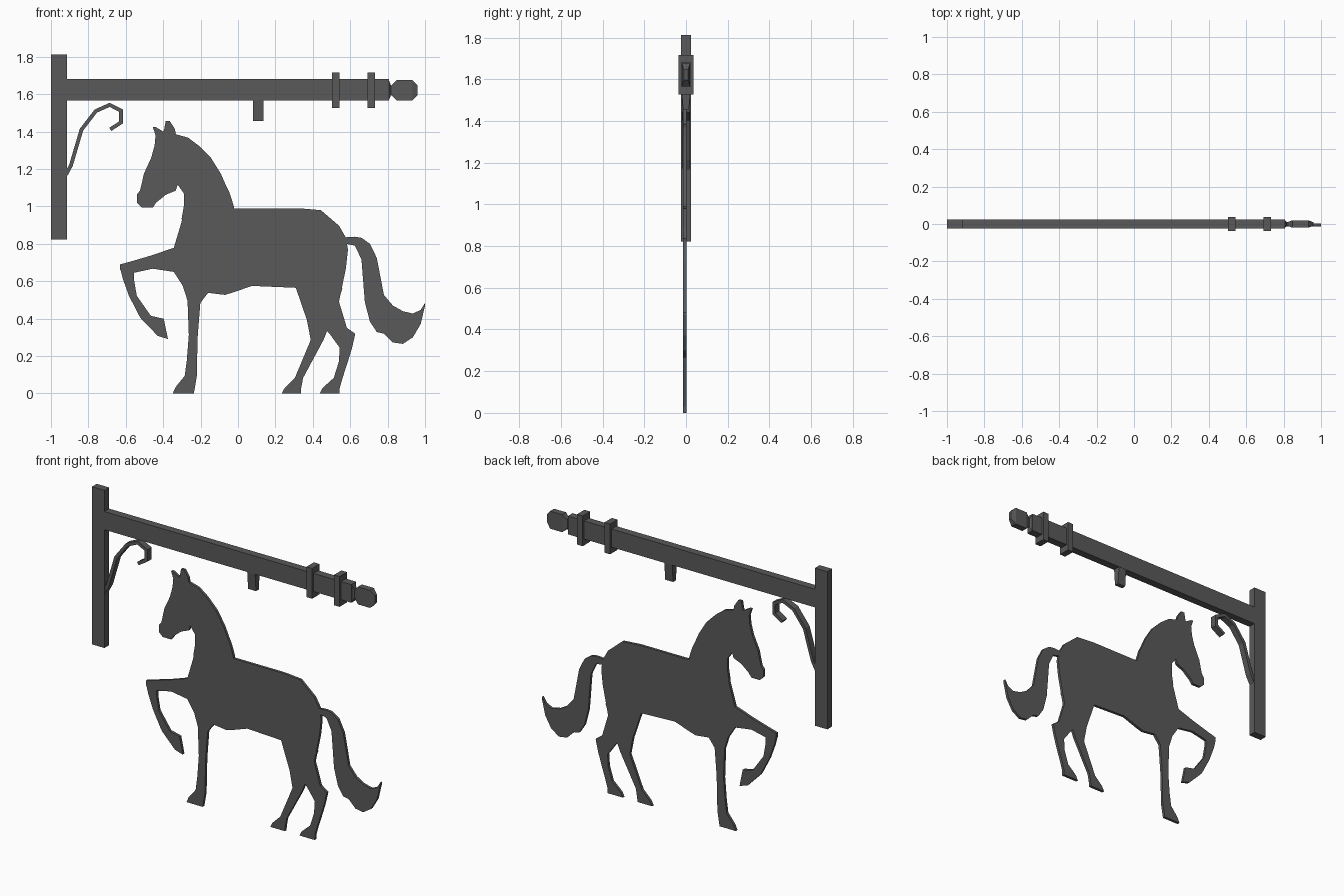
import bpy
import bmesh
from mathutils import Vector

iron = bpy.data.materials.new("dark grey iron")
iron.diffuse_color = (0.1, 0.1, 0.1, 1)


def loft(name, rings):
    """Skin a row of closed rings and cap both ends."""
    bm = bmesh.new()
    rows = [[bm.verts.new(p) for p in ring] for ring in rings]
    n = len(rows[0])
    for a, b in zip(rows, rows[1:]):
        for i in range(n):
            j = (i + 1) % n
            bm.faces.new((a[i], a[j], b[j], b[i]))
    bm.faces.new(rows[0])
    bm.faces.new(rows[-1])
    bmesh.ops.recalc_face_normals(bm, faces=bm.faces)
    mesh = bpy.data.meshes.new(name)
    bm.to_mesh(mesh)
    bm.free()
    mesh.materials.append(iron)
    bpy.context.collection.objects.link(bpy.data.objects.new(name, mesh))


def strip(name, edges, y0, y1):
    """Flat strip between two (x, z) edges, given as pairs."""
    loft(name, [[(a[0], y0, a[1]), (a[0], y1, a[1]), (b[0], y1, b[1]), (b[0], y0, b[1])]
                for a, b in edges])


def rows(name, *spans):
    """Horse plate from (height, left, right) spans."""
    strip(name, [((a, z), (b, z)) for z, a, b in spans], -0.014, 0.003)


def columns(name, *spans):
    """Horse plate from (x, bottom, top) spans."""
    strip(name, [((x, a), (x, b)) for x, a, b in spans], -0.014, 0.003)


def bar(name, x0, x1, z0, z1, half):
    strip(name, [((x, z0), (x, z1)) for x in (x0, x1)], -half, half)


# Wall post, beam and two collars
bar("wall_post", -1, -0.913, 0.822, 1.813, 0.024)
bar("beam", -0.913, 0.806, 1.566, 1.68, 0.024)
for side, x in (("inner", 0.502), ("outer", 0.693)):
    bar(side + "_collar", x, x + 0.04, 1.526, 1.716, 0.037)

# Faceted finial: x and scale of a rectangular section
loft("finial", [[(x, s * 0.02 * a, 1.621 + s * 0.055 * b)
                 for a, b in ((-1, -1), (1, -1), (1, 1), (-1, 1))]
                for x, s in ((0.806, 1), (0.818, 0.46), (0.848, 1), (0.932, 1), (0.96, 0.46))])

# Tapered hanger lug under the beam
loft("hanger_lug", [[(0.08, -w, z), (0.135, -w, z), (0.135, w, z), (0.08, w, z)]
                    for z, w in ((1.57, 0.023), (1.456, 0.014))])

# Scroll brace: bent strip of even thickness with mitred corners
path = [Vector(p) for p in ((-0.92, 1.17), (-0.893, 1.22), (-0.837, 1.41), (-0.76, 1.51),
                            (-0.686, 1.543), (-0.625, 1.512), (-0.625, 1.449), (-0.683, 1.412))]
edges = []
for i, p in enumerate(path):
    before = path[max(i, 1)] - path[max(i, 1) - 1]
    after = path[min(i + 1, len(path) - 1)] - path[min(i, len(path) - 2)]
    n1, n2 = (Vector((-d.y, d.x)).normalized() for d in (before, after))
    m = (n1 + n2).normalized()
    m *= 0.01 / m.dot(n1)
    edges.append((p + m, p - m))
strip("scroll_brace", edges, -0.02, 0.02)

# Horse: torso, neck, head and ears
columns("torso", (-.343, .65, .779), (-.295, .575, .94), (-.268, .49, 1), (-.204, .48, 1),
        (-.16, .538, 1), (-.07, .527, 1), (-.02, .542, .99), (.074, .575, .99),
        (.309, .565, .99), (.35, .48, .988), (.443, .48, .98), (.54, .49, .897),
        (.577, .67, .833), (.587, .76, .775))
rows("neck", (.93, -.302, -.02), (1, -.29, -.022), (1.07, -.29, -.044), (1.116, -.322, -.066))
rows("muzzle", (.994, -.514, -.456), (1.02, -.541, -.438), (1.063, -.541, -.385),
     (1.084, -.524, -.333), (1.116, -.516, -.322))
rows("head", (1.116, -.516, -.066), (1.175, -.503, -.092), (1.26, -.464, -.145),
     (1.325, -.446, -.21), (1.368, -.442, -.268), (1.385, -.44, -.33))
rows("front_ear", (1.38, -.441, -.37), (1.4, -.447, -.4), (1.424, -.456, -.44))
rows("rear_ear", (1.38, -.405, -.331), (1.415, -.394, -.338), (1.456, -.387, -.365))

# Legs
columns("raised_thigh", (-.343, .65, .779), (-.456, .667, .74), (-.557, .645, .71),
        (-.63, .66, .69))
rows("raised_shin", (.67, -.63, -.557), (.613, -.616, -.557), (.522, -.583, -.541),
     (.415, -.528, -.466), (.399, -.518, -.397), (.308, -.429, -.378), (.292, -.378, -.375))
rows("standing_leg", (.5, -.27, -.2), (.313, -.263, -.215), (.174, -.274, -.219),
     (.094, -.285, -.22), (.035, -.333, -.23), (0, -.349, -.236))
rows("near_hind_leg", (.56, .311, .558), (.394, .368, .5), (.286, .389, .457),
     (.083, .304, .348), (.03, .25, .338), (0, .234, .336))
rows("far_hind_leg", (.5, .45, .537), (.351, .46, .582), (.319, .49, .627), (.244, .544, .61),
     (.169, .539, .587), (.083, .512, .559), (.03, .453, .544), (0, .437, .544))

# Tail
columns("tail", (.578, .8, .835), (.625, .79, .838), (.66, .717, .832), (.678, .49, .82),
        (.705, .385, .8), (.742, .328, .725), (.78, .32, .527), (.828, .273, .47),
        (.881, .265, .44), (.935, .3, .427), (.977, .372, .447), (1, .47, .484))
